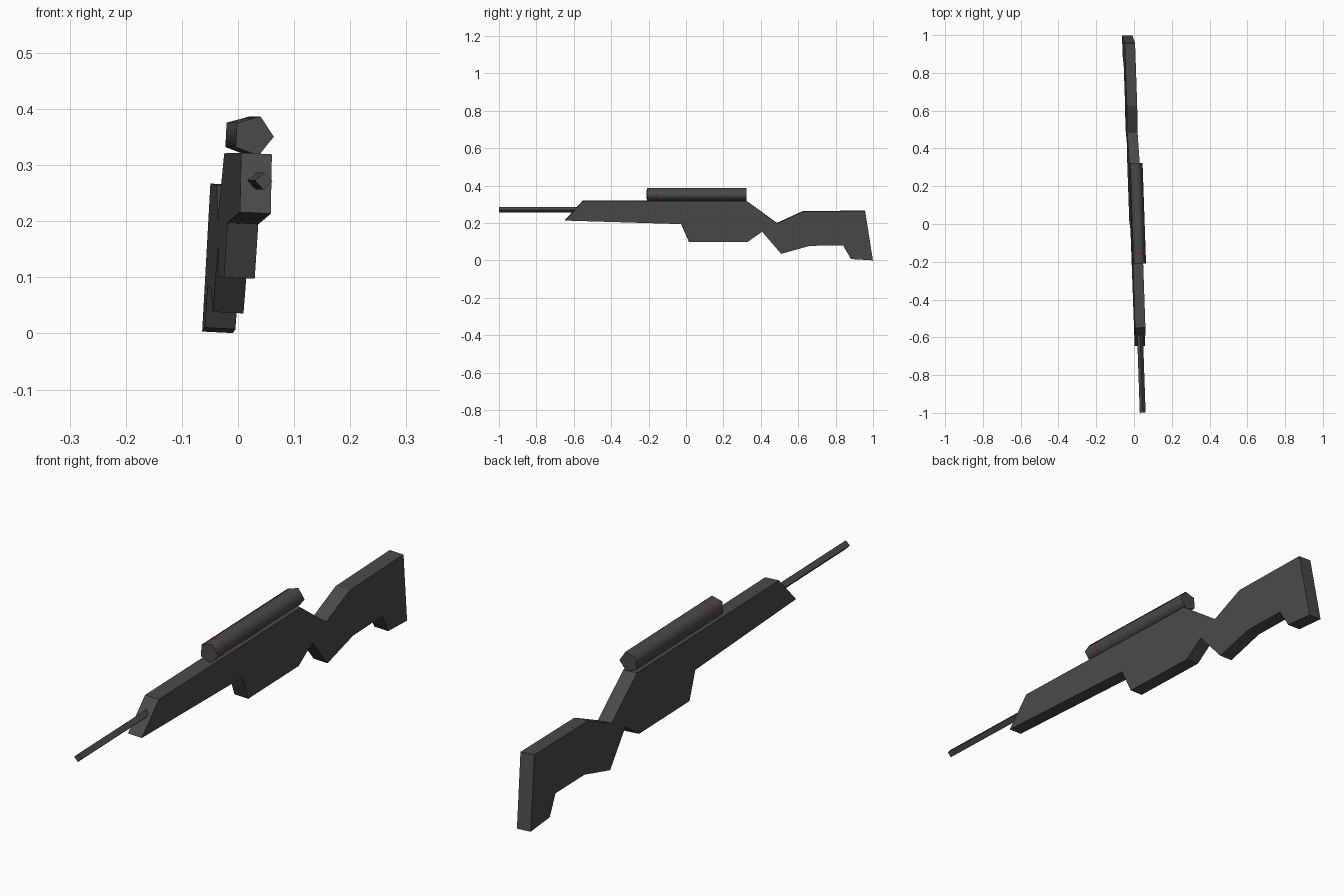
import bpy, bmesh, math
from mathutils import Matrix

old = bpy.data.objects.get("Cube")
if old:
    bpy.data.objects.remove(old)


def material(name, rgb):
    m = bpy.data.materials.new(name)
    m.use_nodes = True
    color = (*rgb, 1)
    m.diffuse_color = color
    m.node_tree.nodes["Principled BSDF"].inputs["Base Color"].default_value = color
    return m


gunmetal = material("dark grey", (0.068, 0.068, 0.068))
red = material("dark red", (0.3, 0.012, 0.012))

# The whole model leans and turns slightly
pose = (Matrix.Translation((-0.002, 0, 0.001))
        @ Matrix.Rotation(0.0345, 4, "Z") @ Matrix.Rotation(0.05, 4, "Y"))


def finish(name, bm, mats):
    bmesh.ops.recalc_face_normals(bm, faces=bm.faces)
    bm.transform(pose)
    mesh = bpy.data.meshes.new(name)
    bm.to_mesh(mesh)
    bm.free()
    for m in mats:
        mesh.materials.append(m)
    ob = bpy.data.objects.new(name, mesh)
    bpy.context.collection.objects.link(ob)
    return ob


def prism(name, profile, width):
    """Extrude a side profile of (y, z) points across x."""
    bm = bmesh.new()
    face = bm.faces.new([bm.verts.new((-width / 2, y, z)) for y, z in profile])
    moved = bmesh.ops.extrude_face_region(bm, geom=[face])["geom"]
    verts = [v for v in moved if isinstance(v, bmesh.types.BMVert)]
    bmesh.ops.translate(bm, verts=verts, vec=(width, 0, 0))
    return finish(name, bm, [gunmetal])


def tube(name, sides, radius, x, z, stations, band=None):
    """Solid bar along y; the segment numbered band is painted."""
    bm = bmesh.new()
    angles = [math.tau * i / sides for i in range(sides)]
    rings = [[bm.verts.new((x + radius * math.cos(a), y, z + radius * math.sin(a)))
              for a in angles] for y in stations]
    for k in range(len(rings) - 1):
        for i in range(sides):
            j = (i + 1) % sides
            f = bm.faces.new((rings[k][i], rings[k][j], rings[k + 1][j], rings[k + 1][i]))
            f.material_index = int(k == band)
    bm.faces.new(rings[0])
    bm.faces.new(rings[-1])
    return finish(name, bm, [gunmetal, red] if band is not None else [gunmetal])


# Body and stock in one slab
prism("body_and_stock", [
    (-0.647, 0.214), (-0.55, 0.32), (0.321, 0.319), (0.487, 0.199),
    (0.626, 0.262), (0.957, 0.265), (0.999, 0.001), (0.882, 0.008),
    (0.84, 0.08), (0.663, 0.079), (0.508, 0.036), (0.406, 0.154),
    (0.326, 0.098), (0.016, 0.098), (-0.027, 0.195)], 0.055)

# Barrel
tube("barrel", 4, 0.0155, 0, 0.271, [-1.0, -0.56])

# Scope with a thin painted ring
scope = tube("scope", 5, 0.037, 0.004, 0.352, [-0.21, -0.16, -0.153, 0.322], band=1)
bpy.ops.object.select_all(action="DESELECT")
scope.select_set(True)
bpy.context.view_layer.objects.active = scope
bpy.ops.object.shade_smooth_by_angle(angle=math.radians(80))
